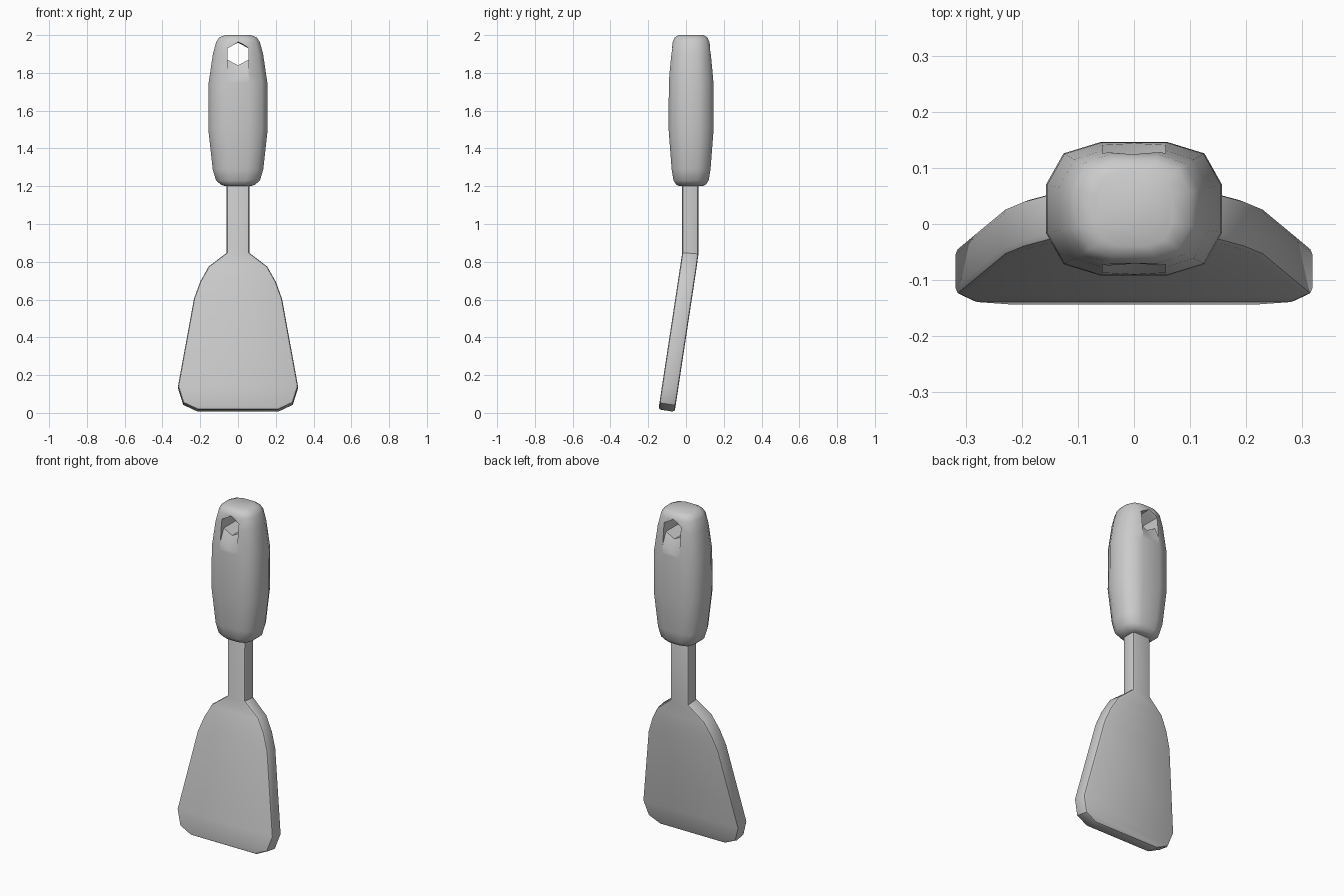
import bpy, bmesh, math

if "Cube" in bpy.data.objects:
    bpy.data.objects.remove(bpy.data.objects["Cube"])


def finish(bm, name, angle=None):
    bmesh.ops.recalc_face_normals(bm, faces=bm.faces[:])
    me = bpy.data.meshes.new(name)
    bm.to_mesh(me)
    bm.free()
    ob = bpy.data.objects.new(name, me)
    bpy.context.collection.objects.link(ob)
    if angle:
        smooth(ob, angle)
    return ob


def smooth(ob, angle):
    bpy.ops.object.select_all(action='DESELECT')
    ob.select_set(True)
    bpy.context.view_layer.objects.active = ob
    bpy.ops.object.shade_smooth_by_angle(angle=math.radians(angle))


def loft(rings):
    """Skin a stack of equal-length point rings and cap both ends."""
    bm = bmesh.new()
    vs = [[bm.verts.new(p) for p in r] for r in rings]
    n = len(rings[0])
    for a, b in zip(vs, vs[1:]):
        for i in range(n):
            j = (i + 1) % n
            bm.faces.new((a[i], a[j], b[j], b[i]))
    bm.faces.new(vs[0])
    bm.faces.new(vs[-1])
    return bm


# Handle: twelve-sided rounded section lofted along z
quarter = [(1, .36), (.8, .83), (.38, 1)]
section = (quarter + [(-x, y) for x, y in reversed(quarter)]
           + [(-x, -y) for x, y in quarter]
           + [(x, -y) for x, y in reversed(quarter)])
levels = [(1.20, .065, .060), (1.208, .09, .078), (1.23, .116, .093),
          (1.29, .134, .103), (1.50, .157, .119), (1.75, .155, .118),
          (1.90, .133, .106), (1.965, .115, .097), (1.988, .099, .086),
          (2.0, .068, .066)]
handle = finish(loft([[(x * hx, .027 + y * hy, z) for x, y in section]
                      for z, hx, hy in levels]), "handle")

# Hanging hole: hexagon through the handle, flaring down to a shallow groove
def hexagon(y, top, bottom):
    return [(0, y, top), (.056, y, 1.93), (.056, y, bottom + .03),
            (0, y, bottom), (-.056, y, bottom + .03), (-.056, y, 1.93)]


cutter = finish(loft([hexagon(-.12, 1.98, 1.70), hexagon(-.055, 1.96, 1.84),
                      hexagon(.109, 1.96, 1.84), hexagon(.174, 1.98, 1.70)]),
                "hole_cutter")
mod = handle.modifiers.new("hole", 'BOOLEAN')
mod.object = cutter
mod.operation = 'DIFFERENCE'
mod.solver = 'EXACT'
bpy.context.view_layer.objects.active = handle
bpy.ops.object.modifier_apply(modifier="hole")
bpy.data.objects.remove(cutter)
smooth(handle, 45)

# Neck and blade: one bent slab, rows of (half width, z)
rows = [(.06, 1.24), (.06, .845), (.155, .77), (.20, .69), (.233, .60),
        (.318, .135), (.29, .047), (.215, .012)]
slope, bend, half = .152, .84, .043
rings = []
for w, z in rows:
    drop = max(0, bend - z)
    y = .023 - slope * drop
    tilt = slope * half * (1 if drop else .5 if z < 1 else 0)
    rings.append([(-w, y - half, z + tilt), (w, y - half, z + tilt),
                  (w, y + half, z - tilt), (-w, y + half, z - tilt)])
bm = loft(rings)
bm.normal_update()
bmesh.ops.recalc_face_normals(bm, faces=bm.faces[:])
# Soften the rim along front and back faces
rim = [e for e in bm.edges
       if sum(abs(f.normal.y) > .9 for f in e.link_faces) == 1]
bmesh.ops.bevel(bm, geom=rim, offset=.013, segments=2, profile=.5,
                affect='EDGES', clamp_overlap=True)
finish(bm, "neck_and_blade", 40)
